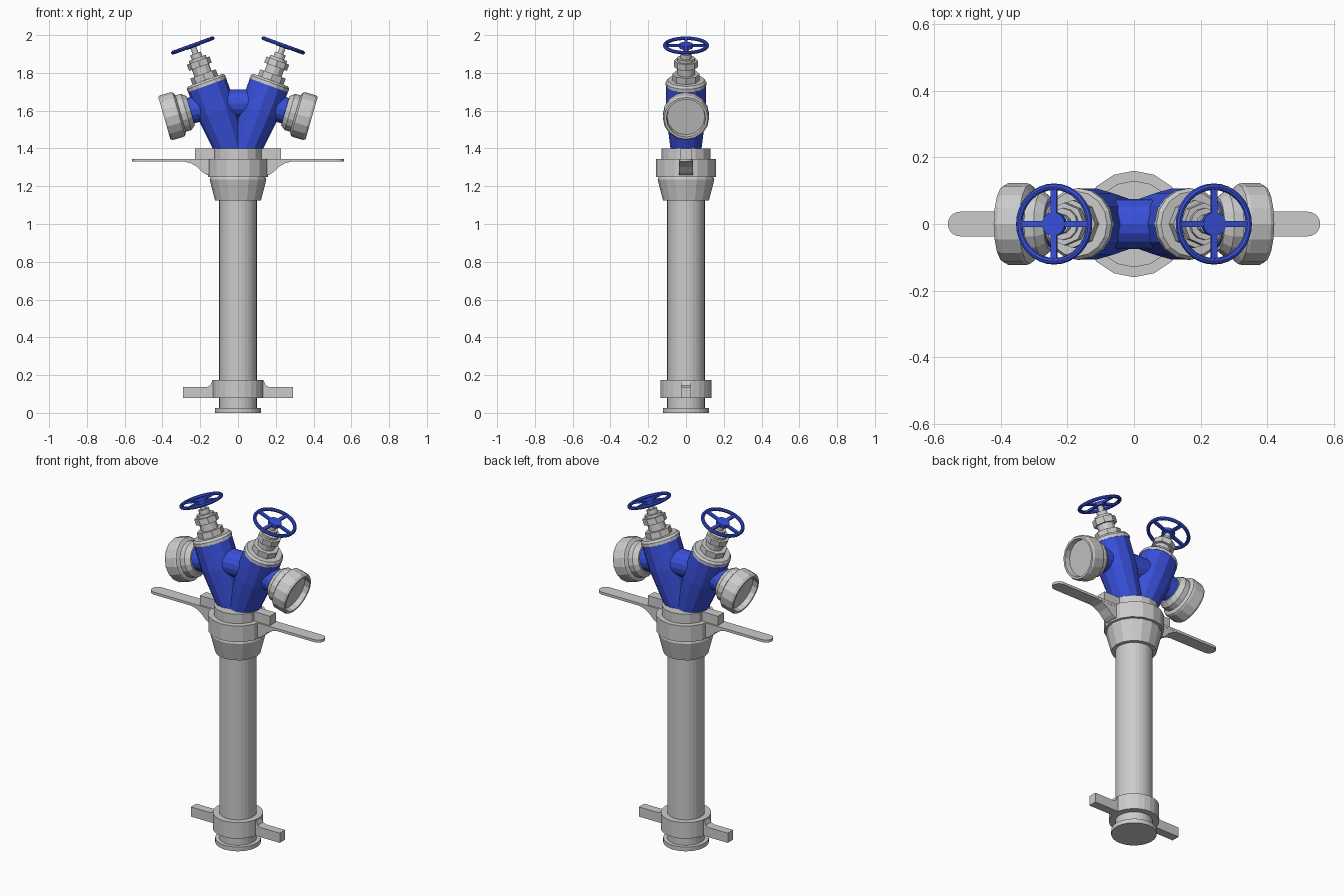
import bpy, bmesh
from math import sin, cos, pi, radians
from mathutils import Matrix, Vector

if "Cube" in bpy.data.objects:
    bpy.data.objects.remove(bpy.data.objects["Cube"])

blue = bpy.data.materials.new("blue_paint")
blue.diffuse_color = (0.04, 0.08, 0.7, 1)
blue.use_nodes = True
blue.node_tree.nodes["Principled BSDF"].inputs["Base Color"].default_value = blue.diffuse_color


def finish(name, bm, matrix=None, mat=None):
    bmesh.ops.recalc_face_normals(bm, faces=bm.faces)
    me = bpy.data.meshes.new(name)
    bm.to_mesh(me)
    bm.free()
    ob = bpy.data.objects.new(name, me)
    bpy.context.collection.objects.link(ob)
    if matrix:
        ob.matrix_world = matrix
    if mat:
        me.materials.append(mat)
    return ob


def add_lathe(bm, profile, n, closed=False):
    """Revolve (radius, height) points around z; ends are capped unless closed."""
    rings = [[bm.verts.new((r * cos(2 * pi * i / n), r * sin(2 * pi * i / n), z))
              for i in range(n)] for r, z in profile]
    pairs = list(zip(rings, rings[1:]))
    if closed:
        pairs.append((rings[-1], rings[0]))
    for a, b in pairs:
        for i in range(n):
            j = (i + 1) % n
            bm.faces.new((a[i], a[j], b[j], b[i]))
    if not closed:
        bm.faces.new(rings[0])
        bm.faces.new(rings[-1])


def lathe(name, profile, n, matrix=None, mat=None):
    bm = bmesh.new()
    add_lathe(bm, profile, n)
    return finish(name, bm, matrix, mat)


def add_prism(bm, points, offset):
    """Extrude a flat outline of 3D points by an offset vector."""
    face = bm.faces.new([bm.verts.new(p) for p in points])
    ext = bmesh.ops.extrude_face_region(bm, geom=[face])
    bmesh.ops.translate(bm, vec=Vector(offset),
                        verts=[v for v in ext["geom"] if isinstance(v, bmesh.types.BMVert)])


def side_prism(name, outline, half_width, s):
    """Front-view outline (x, z), extruded through y, on side s."""
    bm = bmesh.new()
    add_prism(bm, [(s * x, -half_width, z) for x, z in outline], (0, 2 * half_width, 0))
    return finish(name, bm)


# standpipe and collars
lathe("standpipe", [(.122, 0), (.122, .025), (.1, .025), (.1, 1.15)], 32)
lathe("lower_collar", [(.098, .08), (.135, .08), (.135, .175), (.098, .175)], 24)
lathe("upper_collar", [(.098, 1.125), (.122, 1.125), (.15, 1.235), (.145, 1.25),
                       (.16, 1.25), (.16, 1.345), (.13, 1.345), (.13, 1.40)], 16)

# bridge between the two valve bodies
lathe("bridge", [(.075, -.12), (.075, .12)], 16,
      Matrix.Translation((0, 0, 1.637)) @ Matrix.Rotation(pi / 2, 4, 'Y'), blue)

for s, side in ((1, "right"), (-1, "left")):
    # lower bayonet lug, upper stop block
    side_prism(side + "_lower_lug", [(.11, .08), (.29, .08), (.29, .137), (.165, .137),
                                     (.147, .145), (.136, .17), (.11, .17)], .025, s)
    side_prism(side + "_stop_block", [(.11, 1.343), (.228, 1.343), (.228, 1.40), (.11, 1.40)], .028, s)

    # turning handle with rounded end and curved gusset
    bm = bmesh.new()
    end = [(.523 + .037 * cos(a), .037 * sin(a))
           for a in (radians(-90 + 18 * k) for k in range(11))]
    add_prism(bm, [(s * x, y, 1.33) for x, y in [(.13, -.037)] + end + [(.13, .037)]], (0, 0, .015))
    finish(side + "_handle", bm)
    side_prism(side + "_gusset", [(.13, 1.332), (.29, 1.332), (.25, 1.322), (.215, 1.302),
                                  (.185, 1.272), (.165, 1.26), (.13, 1.26)], .036, s)

    # valve barrel, bonnet stack and handwheel share one tilted axis
    axis = Matrix.Translation((s * .24, 0, 1.945)) @ Matrix.Rotation(s * radians(20), 4, 'Y')
    lathe(side + "_valve_barrel", [(.08, -.6), (.107, -.37), (.107, -.222)], 12, axis, blue)
    lathe(side + "_bonnet_ring", [(.108, -.225), (.108, -.207), (.098, -.195), (.05, -.195)], 16, axis)
    lathe(side + "_bonnet_nut", [(.072, -.2), (.072, -.16), (.05, -.16)], 8, axis)
    lathe(side + "_bonnet_neck", [(.048, -.165), (.048, -.07)], 12, axis)
    lathe(side + "_gland_nut", [(.064, -.12), (.064, -.085)], 8, axis)
    lathe(side + "_stem", [(.03, -.075), (.03, -.045), (.016, -.045), (.016, .005)], 12, axis)

    bm = bmesh.new()
    add_lathe(bm, [(.112 + .01 * cos(k * pi / 4), .01 * sin(k * pi / 4)) for k in range(8)], 32, True)
    add_lathe(bm, [(.036, -.012), (.036, .008)], 16)
    for k in range(4):
        rot = Matrix.Rotation(k * pi / 2, 3, 'Z')
        add_prism(bm, [rot @ Vector(p) for p in ((.025, -.009, -.006), (.108, -.009, -.006),
                                                 (.108, .009, -.006), (.025, .009, -.006))], (0, 0, .012))
    wheel = finish(side + "_handwheel", bm, axis, blue)

    # side outlet: blue stub and recessed coupling, pointing slightly down
    out = Matrix.Translation((s * .39, 0, 1.56)) @ Matrix.Rotation(s * radians(106), 4, 'Y')
    lathe(side + "_outlet_stub", [(.07, -.27), (.07, -.11)], 16, out, blue)
    lathe(side + "_coupling", [(.05, -.145), (.08, -.145), (.1, -.12), (.1, -.09), (.12, -.08),
                               (.123, -.07), (.123, -.012), (.116, 0), (.104, 0), (.1, -.03)], 16, out)
